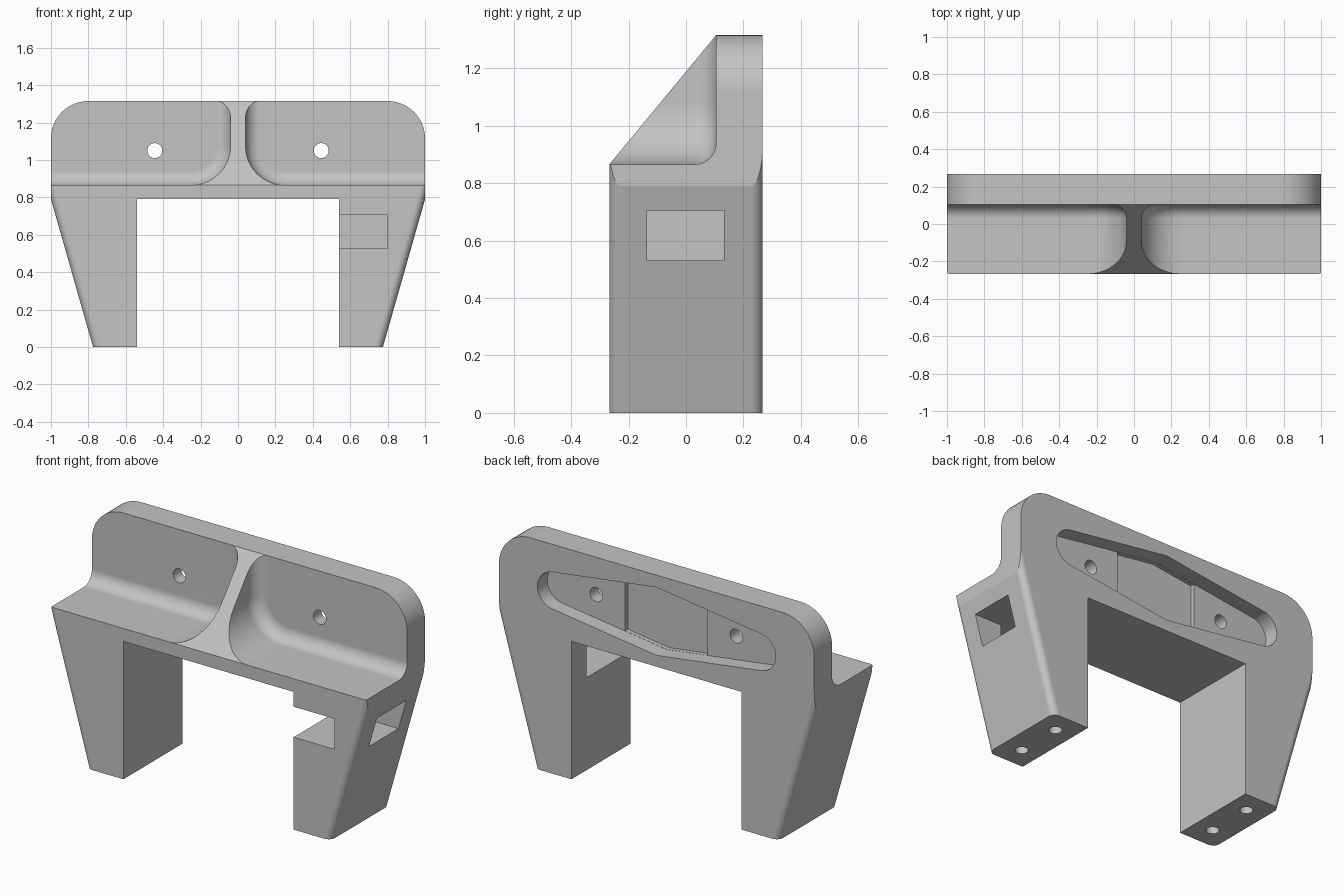
import bpy, bmesh
from math import sin, cos, pi, radians

old = bpy.data.objects.get("Cube")
if old:
    bpy.data.objects.remove(old, do_unlink=True)

DEPTH = 0.267      # half depth of the bracket
TOP = 1.315        # overall height
LEDGE = 0.865      # height of the front ledge
PLATE = 0.105      # front face of the upright plate


def finish(name, bm):
    bmesh.ops.recalc_face_normals(bm, faces=bm.faces)
    mesh = bpy.data.meshes.new(name)
    bm.to_mesh(mesh)
    bm.free()
    obj = bpy.data.objects.new(name, mesh)
    bpy.context.collection.objects.link(obj)
    return obj


def loft(name, loops):
    """Closed solid through rings that have equal point counts."""
    bm = bmesh.new()
    rings = [[bm.verts.new(p) for p in loop] for loop in loops]
    for a, b in zip(rings, rings[1:]):
        for i in range(len(a)):
            j = (i + 1) % len(a)
            bm.faces.new((a[i], a[j], b[j], b[i]))
    bm.faces.new(rings[0])
    bm.faces.new(rings[-1])
    return finish(name, bm)


def prism(name, pts, axis, lo, hi):
    place = {"x": lambda p, d: (d, p[0], p[1]),
             "y": lambda p, d: (p[0], d, p[1]),
             "z": lambda p, d: (p[0], p[1], d)}[axis]
    return loft(name, [[place(p, d) for p in pts] for d in (lo, hi)])


def arc(cx, cy, r, start, end, n):
    angles = [radians(start + (end - start) * i / n) for i in range(n + 1)]
    return [(cx + r * cos(a), cy + r * sin(a)) for a in angles]


def circle(cx, cy, r):
    return arc(cx, cy, r, 0, 360, 32)[:-1]


def combine(target, tool, operation="DIFFERENCE"):
    mod = target.modifiers.new("cut", "BOOLEAN")
    mod.operation, mod.solver, mod.object = operation, "EXACT", tool
    bpy.context.view_layer.objects.active = target
    bpy.ops.object.modifier_apply(modifier=mod.name)
    bpy.data.objects.remove(tool, do_unlink=True)


# Tapered body with rounded outer edges
def half_width(z):
    return 0.775 + 0.285 * z


bracket = prism("bracket", [(-half_width(0), 0), (half_width(0), 0),
                            (half_width(1.6), 1.6), (-half_width(1.6), 1.6)],
                "y", -DEPTH, DEPTH)
bm = bmesh.new()
bm.from_mesh(bracket.data)
slanted = [e for e in bm.edges if abs(e.verts[0].co.z - e.verts[1].co.z) > 1]
bmesh.ops.bevel(bm, geom=slanted, offset=0.04, segments=8, profile=0.5, affect="EDGES")
bm.to_mesh(bracket.data)
bm.free()

# Straight upper sides and rounded top corners
outline = [(-1, -1), (1, -1)] + arc(0.8, TOP - 0.2, 0.2, 0, 90, 12) \
    + arc(-0.8, TOP - 0.2, 0.2, 90, 180, 12)
combine(bracket, prism("outline_tool", outline, "y", -1, 1), "INTERSECT")

# Opening between the legs
combine(bracket, prism("opening_tool", [(-0.54, -0.5), (0.54, -0.5), (0.54, 0.79), (-0.54, 0.79)],
                       "y", -1, 1))

# Sloped front of the middle rib
slope = (TOP - LEDGE) / (PLATE + DEPTH)
slope_pts = [(y, TOP + slope * (y - PLATE)) for y in (-0.467, 0.188)]
combine(bracket, prism("slope_tool", slope_pts + [(0.188, 1.8), (-0.467, 1.8)], "x", -2, 2))

# Filleted seats on both sides of the rib
FILLET, SWEEP, RIB = 0.075, 0.21, 0.04
for side in (-1, 1):
    stations = [(-1, 0)]
    for i in range(9):
        t = pi / 2 * i / 8
        stations.append((PLATE - FILLET + FILLET * sin(t), FILLET * (1 - cos(t))))
    loops = []
    for y, inset in stations:
        ring = arc(RIB + SWEEP, LEDGE + SWEEP, SWEEP - inset, 180, 270, 10)
        ring += [(2, LEDGE + inset), (2, 2), (RIB + inset, 2)]
        loops.append([(side * x, y, z) for x, z in ring])
    combine(bracket, loft("seat_tool", loops))

# Recess in the back, deeper in the middle
MID = 1.05
recess = [(0, MID - 0.195)] + arc(0.65, MID, 0.106, -82.3, 82.3, 16) \
    + [(0, MID + 0.195)] + arc(-0.65, MID, 0.106, 97.7, 262.3, 16)
combine(bracket, prism("recess_tool", recess, "y", DEPTH - 0.089, 1))
w, h, peak = 0.262, 0.1585, 0.194
centre = [(-w, MID - h), (0, MID - peak), (w, MID - h), (w, MID + h), (0, MID + peak), (-w, MID + h)]
combine(bracket, prism("deep_recess_tool", centre, "y", DEPTH - 0.114, 0.6))

# Screw holes through the plate and blind holes in the feet
for side in (-1, 1):
    combine(bracket, prism("plate_hole_tool", circle(side * 0.445, MID, 0.04), "y", 0, 1))
    for y in (-0.138, 0.138):
        combine(bracket, prism("foot_hole_tool", circle(side * 0.655, y, 0.035), "z", -0.5, 0.25))

# Stepped window through one leg, open to its front and inner side
window = [(0.4, -0.5), (0.8, -0.5), (0.8, -0.135), (1.2, -0.135), (1.2, 0.132), (0.4, 0.132)]
combine(bracket, prism("window_tool", window, "z", 0.53, 0.705))

# Colour and shading
grey = bpy.data.materials.new("light grey")
grey.use_nodes = True
colour = (0.55, 0.55, 0.55, 1)
grey.diffuse_color = colour
grey.node_tree.nodes["Principled BSDF"].inputs["Base Color"].default_value = colour
bracket.data.materials.clear()
bracket.data.materials.append(grey)

bpy.ops.object.select_all(action="DESELECT")
bracket.select_set(True)
bpy.context.view_layer.objects.active = bracket
bpy.ops.object.shade_smooth_by_angle(angle=radians(14))
normals = bracket.modifiers.new("even_shading", "WEIGHTED_NORMAL")
normals.keep_sharp = True
